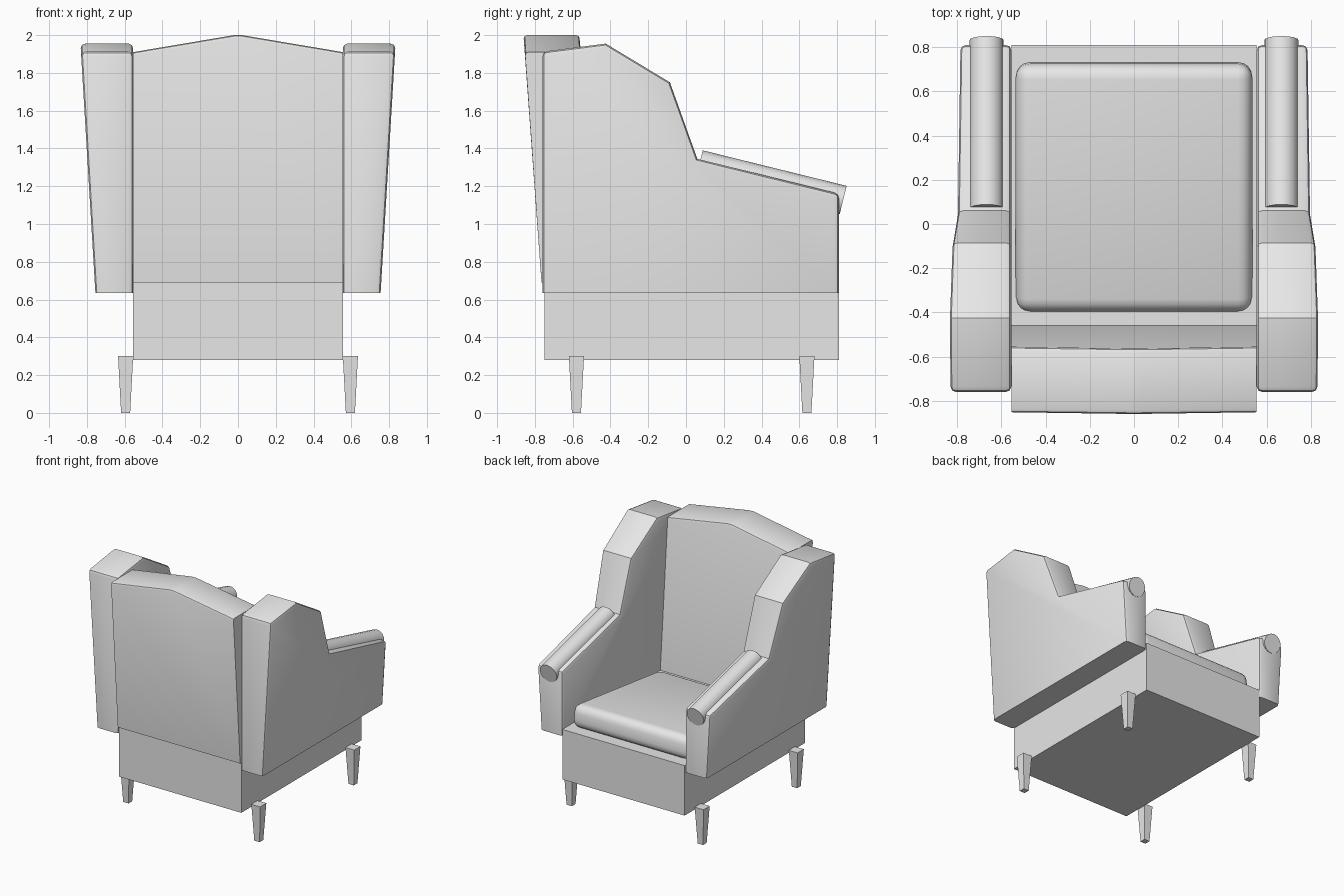
import bpy, bmesh, math
from mathutils import Matrix, Vector

cube = bpy.data.objects.get("Cube")
if cube:
    bpy.data.objects.remove(cube, do_unlink=True)

grey = bpy.data.materials.new("plain grey")
grey.use_nodes = True
grey.diffuse_color = (0.8, 0.8, 0.8, 1)
grey.node_tree.nodes["Principled BSDF"].inputs["Base Color"].default_value = (0.8, 0.8, 0.8, 1)


def finish(name, bm, smooth=True):
    bmesh.ops.recalc_face_normals(bm, faces=bm.faces[:])
    mesh = bpy.data.meshes.new(name)
    bm.to_mesh(mesh)
    bm.free()
    mesh.materials.append(grey)
    obj = bpy.data.objects.new(name, mesh)
    bpy.context.collection.objects.link(obj)
    if smooth:
        bpy.ops.object.select_all(action='DESELECT')
        obj.select_set(True)
        bpy.context.view_layer.objects.active = obj
        bpy.ops.object.shade_smooth_by_angle(angle=math.radians(32))
    return obj


def prism(points, offset):
    """Extrude a closed outline by an offset vector."""
    bm = bmesh.new()
    face = bm.faces.new([bm.verts.new(p) for p in points])
    new = bmesh.ops.extrude_face_region(bm, geom=[face])["geom"]
    bmesh.ops.translate(bm, vec=offset, verts=[v for v in new if isinstance(v, bmesh.types.BMVert)])
    return bm


def box(size, centre):
    bm = bmesh.new()
    bmesh.ops.create_cube(bm, size=1)
    bmesh.ops.scale(bm, vec=size, verts=bm.verts)
    bmesh.ops.translate(bm, vec=centre, verts=bm.verts)
    return bm


def bevel(bm, edges, width, segments):
    bmesh.ops.bevel(bm, geom=edges, offset=width, segments=segments,
                    profile=0.5, affect='EDGES', clamp_overlap=True)


# Base
BASE_TOP = 0.69
finish("seat_base", box((1.11, 1.56, 0.41), (0, 0.03, 0.485)), False)

# Seat cushion, tilted back into the base
bm = box((1.07, 1.13, 0.19), (0, 0, 0))
bevel(bm, bm.edges[:], 0.065, 4)
bm.transform(Matrix.Translation((0, 0.168, 0.71)) @ Matrix.Rotation(math.radians(7), 4, 'X'))
finish("seat_cushion", bm)

# Backrest with a peaked top, leaning outward
outline = [(-0.555, BASE_TOP), (0.555, BASE_TOP), (0.555, 1.91), (0.02, 2.0), (-0.02, 2.0), (-0.555, 1.91)]
bm = prism([(x, -0.765, z) for x, z in outline], (0, 0.305, 0))
for v in bm.verts:
    v.co.y -= (v.co.z - BASE_TOP) * (0.072 if v.co.y < -0.6 else 0.079)
bevel(bm, [e for e in bm.edges if abs(e.verts[0].co.y - e.verts[1].co.y) < 0.1
           and min(v.co.z for v in e.verts) > 1.8], 0.018, 2)
finish("backrest", bm)

# Wing arms, rolled arm tops and legs
ARM_BOTTOM = 0.635
wing = [(-0.76, ARM_BOTTOM), (-0.76, 1.912), (-0.425, 1.955), (-0.085, 1.75),
        (0.06, 1.345), (0.81, 1.16), (0.81, ARM_BOTTOM)]
roll_back, roll_front = Vector((0.667, 0.07, 1.315)), Vector((0.667, 0.832, 1.127))
for side, label in ((1, "left"), (-1, "right")):
    bm = prism([(side * 0.555, y, z) for y, z in wing], (side * 0.2, 0, 0))
    for v in bm.verts:
        if abs(v.co.x) > 0.6:
            v.co.x += side * (v.co.z - ARM_BOTTOM) * 0.06
    bevel(bm, [e for e in bm.edges if max(v.co.z for v in e.verts) > ARM_BOTTOM + 0.01
               and (abs(e.verts[0].co.x - e.verts[1].co.x) < 0.15
                    or abs(e.verts[0].co.y) > 0.7)], 0.025, 2)
    finish(label + "_wing_arm", bm)

    axis = roll_front - roll_back
    centre = (roll_front + roll_back) / 2
    centre.x *= side
    bm = bmesh.new()
    bmesh.ops.create_cone(bm, cap_ends=True, segments=16, radius1=0.077, radius2=0.077, depth=axis.length)
    bm.transform(Matrix.Translation(centre) @ axis.to_track_quat('Z', 'X').to_matrix().to_4x4())
    finish(label + "_arm_roll", bm)

    for y, place in ((-0.58, "front"), (0.64, "rear")):
        bm = box((0.08, 0.08, 0.3), (0, 0, 0.15))
        for v in bm.verts:
            if v.co.z < 0.1:
                v.co.xy *= 0.6
        bmesh.ops.translate(bm, vec=(side * 0.595, y, 0), verts=bm.verts)
        finish(f"{place}_{label}_leg", bm, False)
